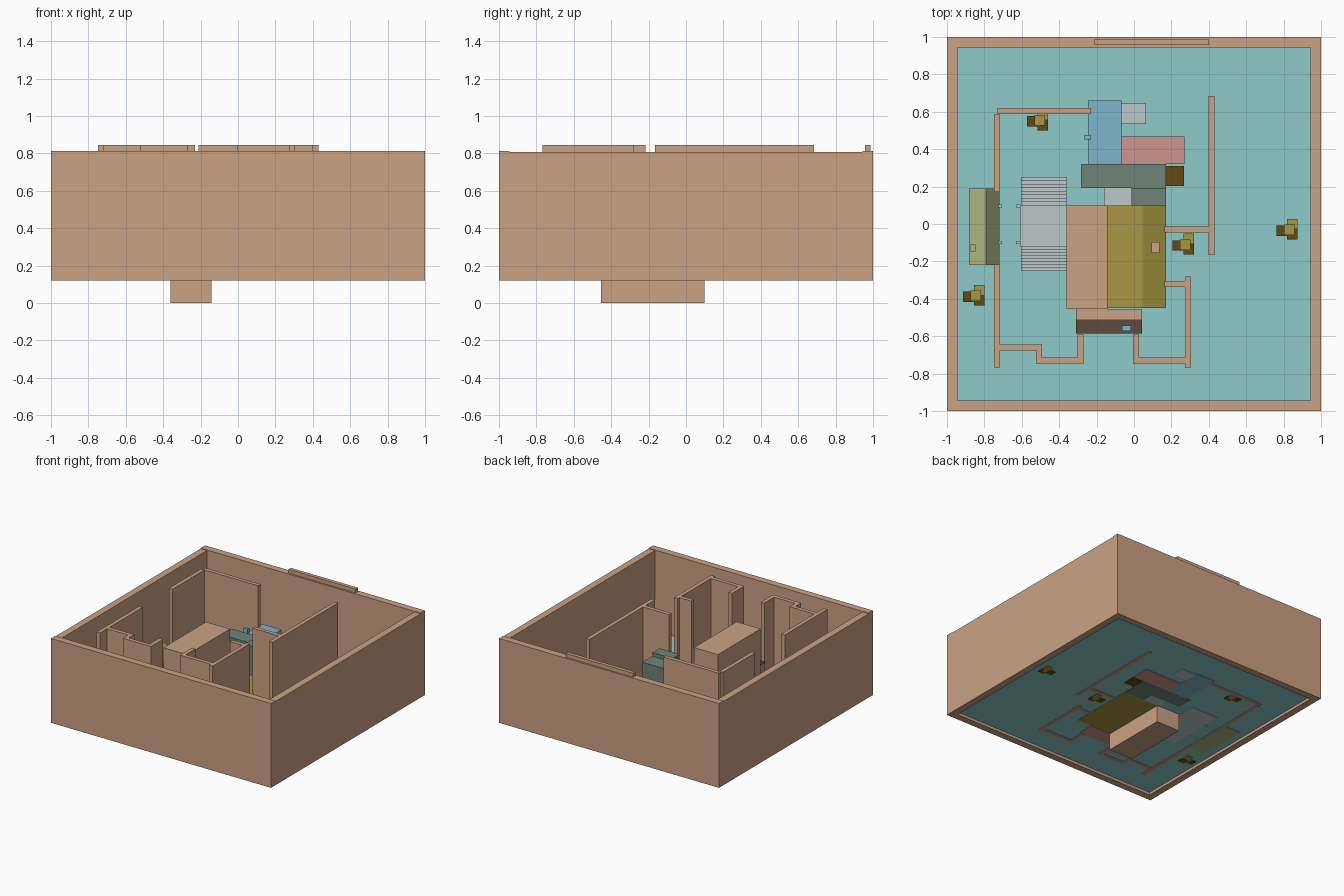
import bpy
import bmesh

cube = bpy.data.objects.get("Cube")
if cube:
    bpy.data.objects.remove(cube, do_unlink=True)


def material(name, code):
    def linear(i):
        c = int(code[i:i + 2], 16) / 255
        return c / 12.92 if c < 0.04 else ((c + 0.055) / 1.055) ** 2.4
    colour = (linear(0), linear(2), linear(4), 1)
    m = bpy.data.materials.new(name)
    m.use_nodes = True
    m.diffuse_color = colour
    m.node_tree.nodes["Principled BSDF"].inputs["Base Color"].default_value = colour
    return m


TAN = material("tan plaster", "cba285")
TEAL = material("teal floor", "8ecaca")
OLIVE = material("olive", "a99843")
KHAKI = material("khaki", "adb581")
GREEN = material("dull green", "6f8578")
BLUE = material("light blue", "7db6cc")
PINK = material("dusty pink", "cd9690")
GREY = material("pale grey", "bcc8ca")
WOOD = material("dark wood", "634a12")
BROWN = material("deep brown", "5e4a3d")

BASE = 0.138   # underside of everything standing on the floor
FLOOR = 0.15
WALL_TOP = 0.845


def finish(name, bm, mat):
    bmesh.ops.recalc_face_normals(bm, faces=bm.faces)
    mesh = bpy.data.meshes.new(name)
    bm.to_mesh(mesh)
    bm.free()
    mesh.materials.append(mat)
    ob = bpy.data.objects.new(name, mesh)
    bpy.context.collection.objects.link(ob)
    return ob


def box(name, x, y, z, mat):
    bm = bmesh.new()
    bmesh.ops.create_cube(bm, size=1)
    for v in bm.verts:
        for i, (lo, hi) in enumerate((x, y, z)):
            v.co[i] = lo if v.co[i] < 0 else hi
    return finish(name, bm, mat)


def prism(name, profile, span, axis, mat):
    """Extrude a (distance, height) profile along the x or y axis."""
    bm = bmesh.new()
    def place(t, d, z):
        return (t, d, z) if axis == "x" else (d, t, z)
    face = bm.faces.new([bm.verts.new(place(span[0], d, z)) for d, z in profile])
    ext = bmesh.ops.extrude_face_region(bm, geom=[face])
    for v in ext["geom"]:
        if isinstance(v, bmesh.types.BMVert):
            v.co["xy".index(axis)] = span[1]
    return finish(name, bm, mat)


# Outer shell and floor
box("floor", (-0.998, 0.998), (-0.998, 0.998), (0.142, FLOOR), TEAL)
for name, s in (("front", -1), ("back", 1)):
    box(name + "_outer_wall", (-1, 1), sorted((s, s * 0.943)), (0.12, 0.813), TAN)
for name, s in (("right", -1), ("left", 1)):
    box(name + "_outer_wall", sorted((s, s * 0.943)), (-0.943, 0.943), (0.12, 0.808), TAN)
box("back_wall_panel", (-0.21, 0.4), (0.957, 0.987), (BASE, WALL_TOP), TAN)

# Inner partition walls, as centre lines of equal thickness
T = 0.016
partitions = [
    ((-0.715, 0.605), (-0.245, 0.605)),
    ((-0.732, 0.187), (-0.732, 0.57)),
    ((-0.732, -0.752), (-0.732, -0.232)),
    ((-0.715, -0.66), (-0.51, -0.66)),
    ((-0.508, -0.705), (-0.508, -0.66)),
    ((-0.508, -0.73), (-0.285, -0.73)),
    ((-0.285, -0.73), (-0.285, -0.606)),
    ((0.01, -0.73), (0.01, -0.606)),
    ((0.01, -0.73), (0.275, -0.73)),
    ((0.29, -0.75), (0.29, -0.297)),
    ((0.18, -0.32), (0.275, -0.32)),
    ((0.18, -0.03), (0.4, -0.03)),
    ((0.415, -0.15), (0.415, 0.668)),
]
for (x0, y0), (x1, y1) in partitions:
    box("partition", (x0 - T, x1 + T), (y0 - T, y1 + T), (BASE, WALL_TOP), TAN)

# Central block, reaching below the floor
box("central_block", (-0.36, -0.143), (-0.455, 0.1), (0, 0.70), TAN)

# Counters with sloping fronts
prism("olive_counter", [(-0.143, BASE), (-0.143, 0.38), (0.045, 0.375),
                        (0.172, 0.31), (0.172, BASE)], (-0.45, 0.1), "y", OLIVE)
box("olive_counter_seam", (-0.03, -0.024), (-0.45, 0.1), (0.37, 0.381), OLIVE)
prism("window_counter", [(-0.883, BASE), (-0.883, 0.38), (-0.792, 0.38),
                         (-0.72, 0.29), (-0.72, BASE)], (-0.22, 0.19), "y", KHAKI)
box("front_counter", (-0.31, 0.042), (-0.585, -0.455), (BASE, 0.36), PINK)
box("front_counter_top", (-0.31, 0.042), (-0.51, -0.455), (0.36, 0.368), TAN)
box("front_counter_edge", (-0.31, 0.042), (-0.585, -0.51), (0.36, 0.366), BROWN)

# Small devices on the counters
for x, y, w, d, z, mat in ((0.115, -0.125, 0.045, 0.06, 0.39, TAN),
                           (-0.86, -0.128, 0.026, 0.036, 0.41, KHAKI),
                           (-0.04, -0.557, 0.05, 0.028, 0.39, BLUE),
                           (-0.247, 0.463, 0.034, 0.024, 0.54, BLUE)):
    box("counter_device", (x - w / 2, x + w / 2), (y - d / 2, y + d / 2), (z - 0.09, z), mat)

# Kitchen units behind the block
box("green_unit", (-0.283, 0.172), (0.192, 0.322), (BASE, 0.58), GREEN)
box("green_tall_unit", (-0.013, 0.172), (0.1, 0.192), (BASE, 0.61), GREEN)
box("grey_cabinet", (-0.16, -0.013), (0.1, 0.192), (BASE, 0.34), GREY)
box("blue_unit", (-0.245, -0.068), (0.322, 0.66), (BASE, 0.50), BLUE)
box("pink_unit", (-0.068, 0.27), (0.322, 0.467), (BASE, 0.36), PINK)
box("grey_side_table", (-0.068, 0.065), (0.535, 0.643), (BASE, 0.34), GREY)

# Slatted wooden crate
box("slatted_crate", (0.172, 0.268), (0.203, 0.31), (BASE, 0.33), WOOD)
for i in range(6):
    y = 0.205 + i * 0.018
    box("crate_slat", (0.172, 0.268), (y, y + 0.013), (0.33, 0.338), WOOD)

# Grey platform with steps down at both ends
box("platform", (-0.61, -0.36), (-0.12, 0.102), (BASE, 0.34), GREY)
STEPS = 8
for edge, s in ((0.102, 1), (-0.12, -1)):
    depth = (0.25 - abs(edge)) / STEPS
    for i in range(STEPS):
        y0 = edge + s * i * depth
        top = 0.32 - i * 0.02
        box("step", (-0.605, -0.36), sorted((y0, y0 + s * depth)), (BASE, top), GREY)
for y in (-0.1, 0.095):
    for x in (-0.62, -0.715):
        box("rail_post", (x - 0.01, x + 0.01), (y - 0.008, y + 0.008), (BASE, 0.3), GREY)

# Clusters of small stacked crates
H = 0.028
for cx, cy in ((-0.51, 0.555), (0.27, -0.11), (0.825, -0.03), (-0.85, -0.383)):
    for dx, dy, z, mat in ((-0.035, -0.005, 0.20, WOOD), (0.005, 0, 0.24, OLIVE),
                           (0.022, 0.03, 0.22, OLIVE), (0.022, -0.026, 0.20, WOOD)):
        x, y = cx + dx, cy + dy
        box("small_crate", (x - H, x + H), (y - H, y + H), (BASE, z), mat)
